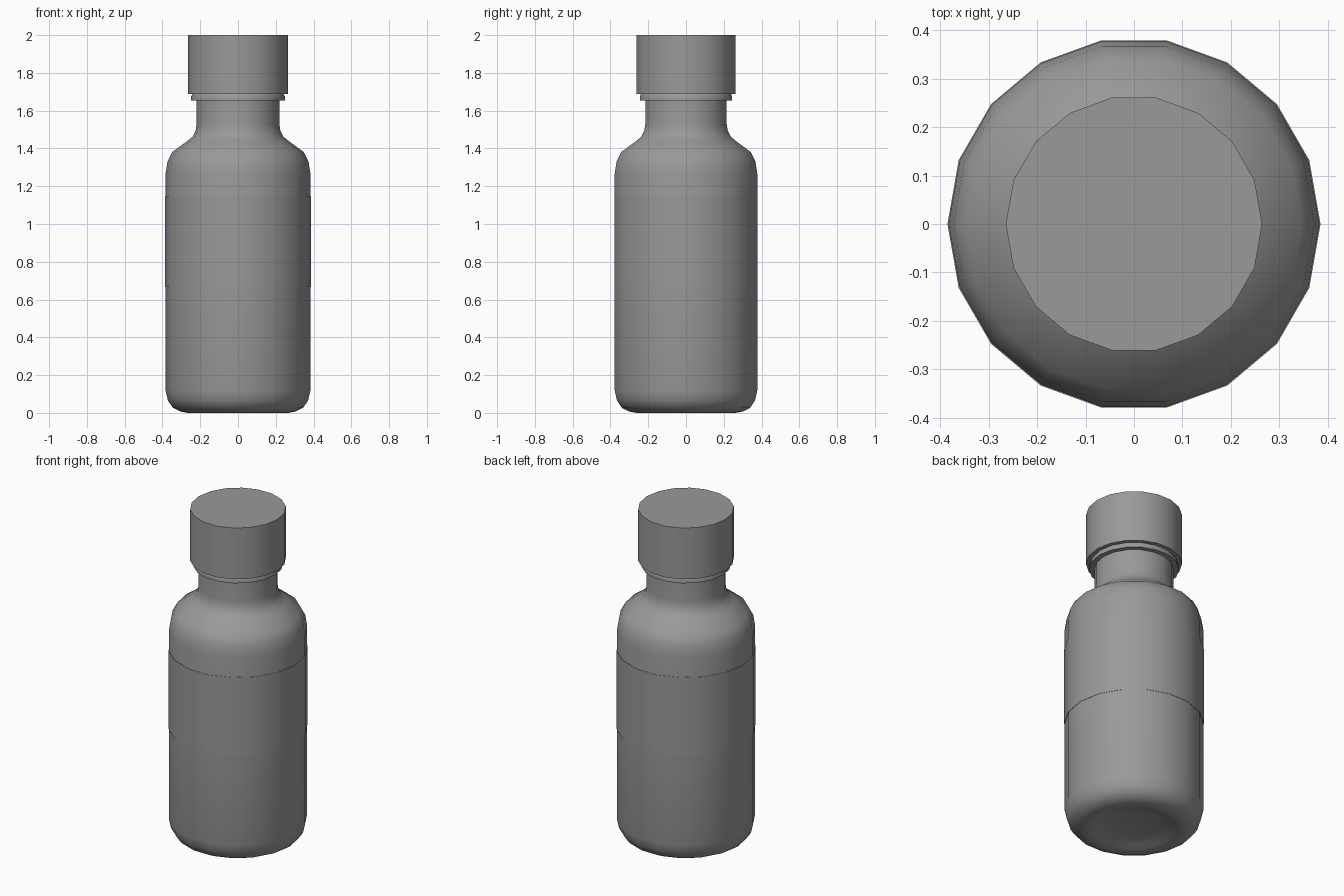
import bpy
import bmesh
from math import cos, sin, pi, radians

if "Cube" in bpy.data.objects:
    bpy.data.objects.remove(bpy.data.objects["Cube"])

SIDES = 18

grey = bpy.data.materials.new("dark_grey")
grey.diffuse_color = (0.32, 0.32, 0.32, 1)
grey.use_nodes = True
grey.node_tree.nodes["Principled BSDF"].inputs["Base Color"].default_value = grey.diffuse_color


def lathe(name, profile, angle=35, closed=False):
    """Revolve (radius, height) points round z; radius 0 makes a pole."""
    bm = bmesh.new()
    rings = []
    for r, z in profile:
        if r == 0:
            rings.append([bm.verts.new((0, 0, z))] * SIDES)
        else:
            rings.append([bm.verts.new((r * cos(2 * pi * i / SIDES),
                                        r * sin(2 * pi * i / SIDES), z))
                          for i in range(SIDES)])
    pairs = list(zip(rings, rings[1:]))
    if closed:
        pairs.append((rings[-1], rings[0]))
    for a, b in pairs:
        for i in range(SIDES):
            j = (i + 1) % SIDES
            quad = list(dict.fromkeys((a[i], a[j], b[j], b[i])))
            bm.faces.new(quad)
    bmesh.ops.recalc_face_normals(bm, faces=bm.faces[:])
    mesh = bpy.data.meshes.new(name)
    bm.to_mesh(mesh)
    bm.free()
    mesh.materials.append(grey)
    mesh.shade_smooth()
    mesh.set_sharp_from_angle(angle=radians(angle))
    obj = bpy.data.objects.new(name, mesh)
    bpy.context.collection.objects.link(obj)
    return obj


# Bottle with hollowed base, rounded shoulder and neck
lathe("bottle", [
    (0, 0.035), (0.12, 0.032), (0.2, 0.02), (0.235, 0.006), (0.265, 0.0),
    (0.305, 0.007), (0.345, 0.027), (0.371, 0.065), (0.3835, 0.12),
    (0.3835, 1.265), (0.373, 1.332), (0.347, 1.382), (0.267, 1.44),
    (0.24, 1.463), (0.224, 1.495), (0.219, 1.53), (0.219, 1.72), (0, 1.72),
], angle=50)

# Label wrapped round the body
lathe("label", [(0.382, 0.67), (0.3855, 0.67), (0.3855, 1.145), (0.382, 1.145)],
      closed=True)

# Seal ring below the cap
lathe("seal_ring", [(0.216, 1.655), (0.248, 1.655), (0.248, 1.676),
                    (0.24, 1.69), (0.216, 1.692)], closed=True)

# Screw cap
lathe("cap", [(0, 1.688), (0.265, 1.688), (0.265, 2.0), (0, 2.0)])
